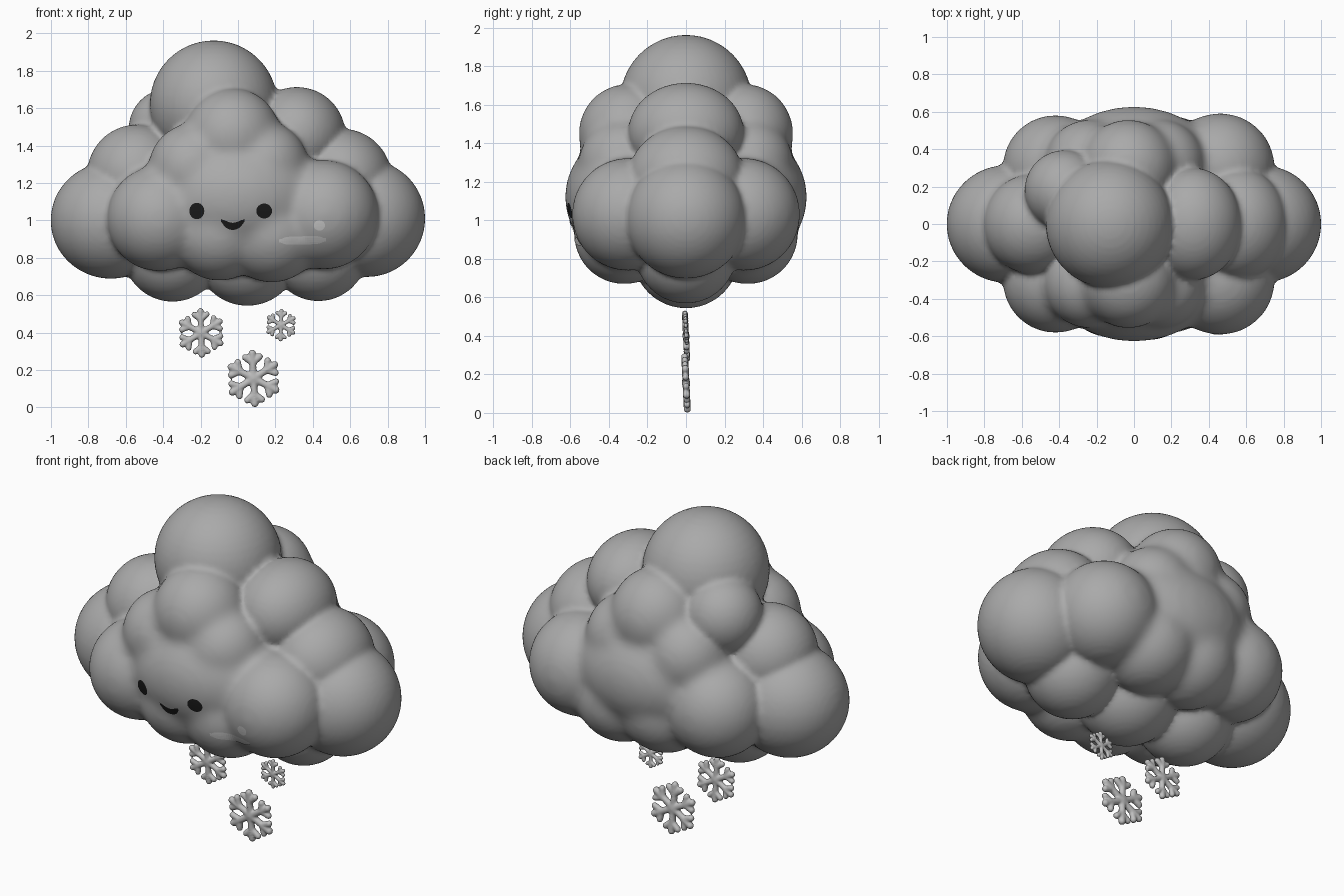
import bpy, bmesh, math
from mathutils import Matrix, Vector
from mathutils.bvhtree import BVHTree

if "Cube" in bpy.data.objects:
    bpy.data.objects.remove(bpy.data.objects["Cube"])


def material(name, v):
    m = bpy.data.materials.new(name)
    m.diffuse_color = (v, v, v, 1)
    m.use_nodes = True
    m.node_tree.nodes["Principled BSDF"].inputs["Base Color"].default_value = m.diffuse_color
    return m


GREY = material("cloud grey", 0.40)
PALE = material("pale grey", 0.56)
FLAKE = material("snow grey", 0.52)
BLACK = material("black", 0.012)


def make(name, bm, mat):
    me = bpy.data.meshes.new(name)
    bm.to_mesh(me)
    bm.free()
    me.materials.append(mat)
    ob = bpy.data.objects.new(name, me)
    bpy.context.collection.objects.link(ob)
    return ob


def blob(bm, c, r, seg=32):
    r = r if isinstance(r, tuple) else (r, r, r)
    bmesh.ops.create_uvsphere(bm, u_segments=seg, v_segments=seg // 2, radius=1,
                              matrix=Matrix.Translation(c) @ Matrix.Diagonal((*r, 1)))


def fuse(ob, voxel, rounds):
    """Melt overlapping blobs into one soft skin."""
    rm = ob.modifiers.new("melt", 'REMESH')
    rm.mode, rm.voxel_size, rm.use_smooth_shade = 'VOXEL', voxel, True
    sm = ob.modifiers.new("soften", 'SMOOTH')
    sm.factor, sm.iterations = 0.5, rounds
    me = bpy.data.meshes.new_from_object(
        ob.evaluated_get(bpy.context.evaluated_depsgraph_get()))
    ob.modifiers.clear()
    mat = ob.data.materials[0]
    ob.data = me
    me.materials.clear()
    me.materials.append(mat)
    me.polygons.foreach_set("material_index", [0] * len(me.polygons))
    me.polygons.foreach_set("use_smooth", [True] * len(me.polygons))


# Front layer of puffs, heavily blended around a broad face
bm = bmesh.new()
for c, r in [((-.42, -.30, 1.01), .285), ((.46, -.30, 1.03), .295),
             ((-.03, -.30, 1.45), .26), ((-.24, -.32, 1.28), .24),
             ((.14, -.32, 1.29), .24), ((-.10, -.32, .94), .265),
             ((.18, -.32, .93), .265),
             ((.0, -.25, 1.12), (.48, .38, .36))]:
    blob(bm, c, r)
layer = make("front_layer", bm, GREY)
fuse(layer, .022, 14)

# Whole cloud: front layer, its mirrored back layer, and the middle puffs
bm = bmesh.new()
bm.from_mesh(layer.data)
back = bmesh.ops.duplicate(bm, geom=bm.verts[:] + bm.edges[:] + bm.faces[:])["geom"]
for v in back:
    if isinstance(v, bmesh.types.BMVert):
        v.co.y *= -1
bmesh.ops.reverse_faces(bm, faces=[f for f in back if isinstance(f, bmesh.types.BMFace)])
bpy.data.objects.remove(layer)
for c, r in [((-.68, 0, 1.0), (.322, .315, .312)), ((.688, 0, 1.01), .313),
             ((-.13, 0, 1.62), .342), ((.315, 0, 1.455), (.26, .30, .258)),
             ((.555, 0, 1.22), (.268, .30, .27)), ((-.54, 0, 1.245), .267),
             ((-.37, .18, 1.49), .215), ((-.35, 0, .83), .265),
             ((.05, 0, .82), .277), ((.43, 0, .83), .262),
             ((0, 0, 1.1), (.55, .4, .4))]:
    blob(bm, c, r, 48)
cloud = make("cloud", bm, GREY)
fuse(cloud, .016, 3)

# Painted face details: thin patches laid onto the cloud front
skin = bmesh.new()
skin.from_mesh(cloud.data)
tree = BVHTree.FromBMesh(skin)
skin.free()


def patch(name, rows, mat):
    bm = bmesh.new()
    grid = []
    for row in rows:
        line = []
        for x, z in row:
            hit = tree.ray_cast(Vector((x, -2, z)), Vector((0, 1, 0)))[0]
            line.append(bm.verts.new((x, hit.y - .004, z)))
        grid.append(line)
    for a, b in zip(grid, grid[1:]):
        for i in range(len(a) - 1):
            bm.faces.new((a[i], a[i + 1], b[i + 1], b[i]))
    bmesh.ops.remove_doubles(bm, verts=bm.verts, dist=1e-5)
    bmesh.ops.recalc_face_normals(bm, faces=bm.faces)
    if sum(f.normal.y for f in bm.faces) > 0:
        bmesh.ops.reverse_faces(bm, faces=bm.faces)
    return make(name, bm, mat)


def spot(name, x, z, rx, rz, mat):
    rows = [[(x + rx * k / 4 * math.cos(a * math.tau / 24),
              z + rz * k / 4 * math.sin(a * math.tau / 24)) for a in range(25)]
            for k in range(5)]
    patch(name, rows, mat)


def stroke(name, path, half, mat):
    rows = []
    for i, (x, z) in enumerate(path):
        t = 2 * i / (len(path) - 1) - 1
        h = half * max(.4, (1 - t ** 6)) 
        rows.append([(x, z + h * s / 2) for s in range(-2, 3)])
    patch(name, rows, mat)


spot("left_eye", -.22, 1.05, .040, .044, BLACK)
spot("right_eye", .14, 1.05, .042, .040, BLACK)
stroke("mouth", [(-.028 + .062 * t / 8, .968 + .032 * (t / 8) ** 2)
                 for t in range(-8, 9)], .019, BLACK)
spot("cheek_dot", .435, .973, .030, .028, PALE)
stroke("cheek_bar", [(.345 + .125 * t / 10, .893 + .003 * t / 10)
                     for t in range(-10, 11)], .022, PALE)


# Puffy six-armed snowflakes
def snowflake(name, x, z, R, turn, tilt):
    bm = bmesh.new()
    r = R * .125

    def limb(p, q, r0, r1, n=7):
        for i in range(n):
            t = i / (n - 1)
            c = p.lerp(q, t)
            blob(bm, c, r0 + (r1 - r0) * t, 12)

    for k in range(6):
        d = Matrix.Rotation(turn + k * math.pi / 3, 3, 'Y')
        limb(Vector(), d @ Vector((0, 0, R * .87)), r, r * 1.05, 10)
        for s in (-1, 1):
            limb(d @ Vector((0, 0, R * .52)),
                 d @ Vector((s * R * .25, 0, R * .74)), r * .85, r * .95)
    blob(bm, (0, 0, 0), (R * .27, r * 1.1, R * .27), 16)
    bmesh.ops.transform(bm, verts=bm.verts, matrix=Matrix.Translation((x, 0, z))
                        @ Matrix.Rotation(tilt, 4, 'X'))
    fuse(make(name, bm, FLAKE), R * .045, 2)


snowflake("left_snowflake", -.197, .398, .134, -.03, .05)
snowflake("right_snowflake", .23, .440, .088, .03, .05)
snowflake("low_snowflake", .083, .155, .155, -.05, .05)
